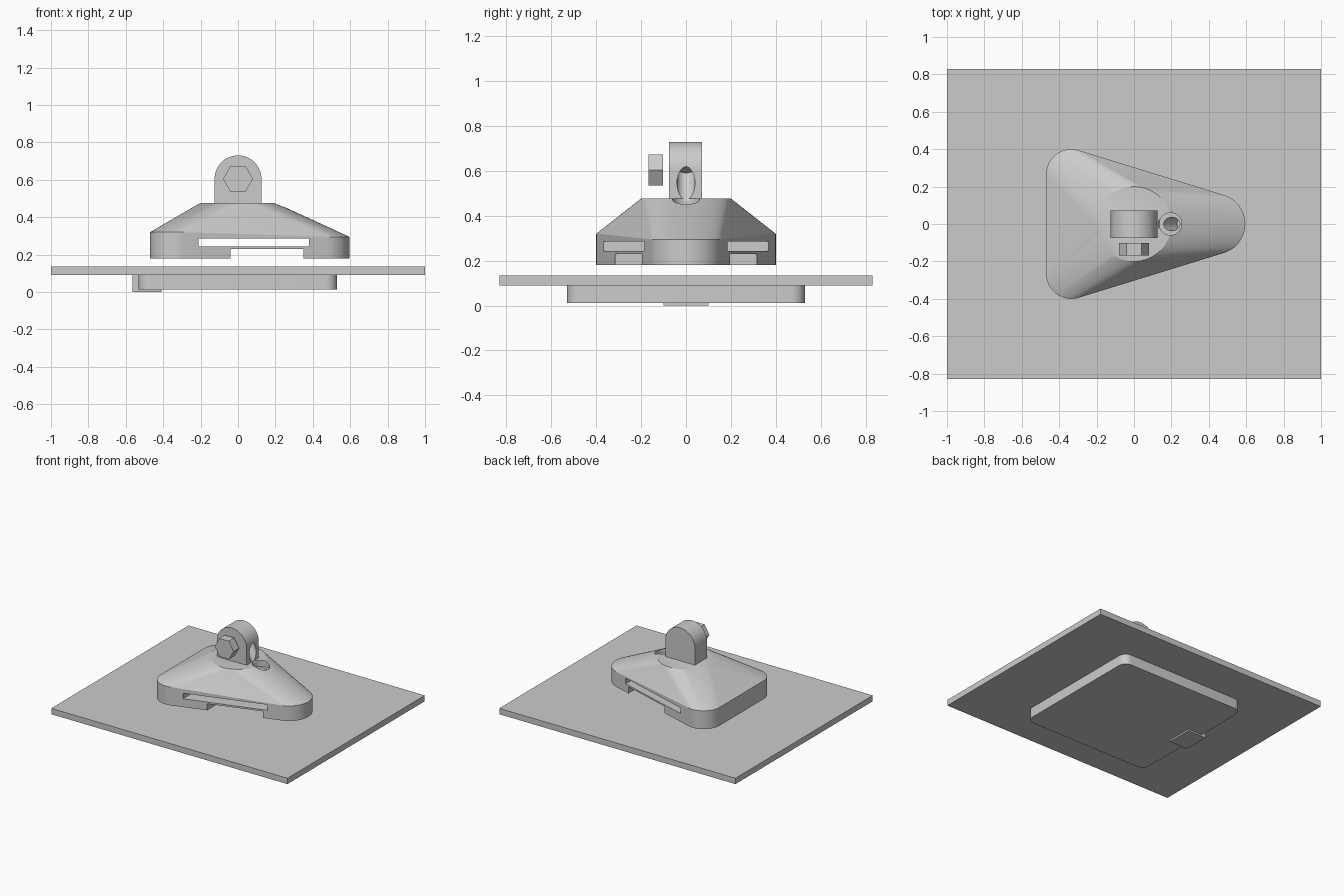
import bpy
import bmesh
from math import cos, sin, pi, radians
from mathutils import Vector

if "Cube" in bpy.data.objects:
    bpy.data.objects.remove(bpy.data.objects["Cube"], do_unlink=True)

grey = bpy.data.materials.new("plain grey")
grey.use_nodes = True
colour = (0.6, 0.6, 0.6, 1)
grey.diffuse_color = colour
grey.node_tree.nodes["Principled BSDF"].inputs["Base Color"].default_value = colour


def finish(bm, name):
    """Turn a bmesh into a named object."""
    bmesh.ops.recalc_face_normals(bm, faces=bm.faces)
    mesh = bpy.data.meshes.new(name)
    bm.to_mesh(mesh)
    bm.free()
    mesh.materials.append(grey)
    obj = bpy.data.objects.new(name, mesh)
    bpy.context.collection.objects.link(obj)
    return obj


def box(name, low, high):
    bm = bmesh.new()
    bmesh.ops.create_cube(bm, size=1)
    low, high = Vector(low), Vector(high)
    for v in bm.verts:
        v.co = (low + high) / 2 + v.co * (high - low)
    return finish(bm, name)


def rod(name, start, end, radius, sides=48):
    """Cylinder between two points."""
    start, end = Vector(start), Vector(end)
    axis = end - start
    bm = bmesh.new()
    bmesh.ops.create_cone(bm, cap_ends=True, segments=sides, radius1=radius,
                          radius2=radius, depth=axis.length)
    turn = axis.to_track_quat("Z", "Y")
    for v in bm.verts:
        v.co = (start + end) / 2 + turn @ v.co
    return finish(bm, name)


def ring(x, y, z, radius, count=64):
    return [(x + radius * cos(2 * pi * i / count), y + radius * sin(2 * pi * i / count), z)
            for i in range(count)]


def hull(name, points):
    bm = bmesh.new()
    for p in points:
        bm.verts.new(p)
    result = bmesh.ops.convex_hull(bm, input=bm.verts)
    loose = {g for g in result["geom_interior"] + result["geom_unused"]
             if isinstance(g, bmesh.types.BMVert)}
    bmesh.ops.delete(bm, geom=list(loose), context="VERTS")
    bmesh.ops.dissolve_limit(bm, angle_limit=radians(0.5), verts=bm.verts, edges=bm.edges)
    return finish(bm, name)


def cut(obj, *cutters):
    """Subtract the cutters, then bake the result and drop them."""
    for cutter in cutters:
        mod = obj.modifiers.new("cut", "BOOLEAN")
        mod.operation = "DIFFERENCE"
        mod.solver = "EXACT"
        mod.object = cutter
        cutter.hide_render = True
    graph = bpy.context.evaluated_depsgraph_get()
    mesh = bpy.data.meshes.new_from_object(obj.evaluated_get(graph))
    obj.modifiers.clear()
    obj.data = mesh
    for cutter in cutters:
        bpy.data.objects.remove(cutter, do_unlink=True)


# Flat mounting plate
plate = box("mounting_plate", (-1, -0.83, 0.09), (1, 0.83, 0.135))

# Rounded square under the plate, with a round recess and a centre hole
pad = hull("under_pad", [p for x in (-0.472, 0.47) for y in (-0.47, 0.47)
                         for z in (0.012, 0.09) for p in ring(x, y, z, 0.06, 32)])
cut(pad, rod("recess_cutter", (0, 0, -0.1), (0, 0, 0.055), 0.425, 96),
    rod("hole_cutter", (0, 0, -0.1), (0, 0, 0.085), 0.104))
tab = box("pad_tab", (-0.565, -0.1, 0), (-0.41, 0.1, 0.09))

# Three-cornered housing that rises to a round top
corners = []
for side in (-1, 1):
    for z in (0.18, 0.32):
        corners += ring(-0.335, side * 0.265, z, 0.135)
for z in (0.18, 0.295):
    corners += ring(0.433, 0, z, 0.162)
housing = hull("housing", corners + ring(0, 0, 0.477, 0.2, 96))

# Side slots, lower notches and the angled drill hole with its counterbore
drill_low, drill_high = (0.26, 0, 0.343), (0.08, 0, 0.613)
cut(housing,
    box("slot_cutter", (-0.21, -0.6, 0.243), (0.38, 0.6, 0.285)),
    box("notch_cutter", (-0.04, -0.6, 0.1), (0.35, 0.6, 0.23)),
    rod("counterbore_cutter", (0.195, 0, 0.43), (0.195, 0, 0.6), 0.06),
    rod("drill_cutter", drill_low, drill_high, 0.036))

# Upright lug with a cross hole
lug = hull("lug", [(x, y, 0.46) for x in (-0.125, 0.125) for y in (-0.075, 0.072)]
           + [(x, y, 0.605 + z) for y in (-0.075, 0.072) for x, z, _ in ring(0, 0, 0, 0.125)])
cut(lug, rod("cross_hole_cutter", (0, -0.2, 0.605), (0, 0.2, 0.605), 0.045),
    rod("lug_drill_cutter", drill_low, drill_high, 0.04))

# Hexagonal nut in front of the lug, one point to each side
bm = bmesh.new()
outline = [bm.verts.new((x, -0.168, 0.605 + z)) for x, z, _ in ring(0, 0, 0, 0.08, 6)]
face = bm.faces.new(outline)
extruded = bmesh.ops.extrude_face_region(bm, geom=[face])["geom"]
bmesh.ops.translate(bm, vec=(0, 0.066, 0),
                    verts=[g for g in extruded if isinstance(g, bmesh.types.BMVert)])
bm.faces.ensure_lookup_table()
if not face.is_valid:
    bm.faces.new(outline)
nut = finish(bm, "hex_nut")

# Smooth the curved parts and keep their edges sharp
bpy.ops.object.select_all(action="DESELECT")
for obj in (pad, housing, lug):
    obj.select_set(True)
    bpy.context.view_layer.objects.active = obj
bpy.ops.object.shade_smooth_by_angle(angle=radians(25))
